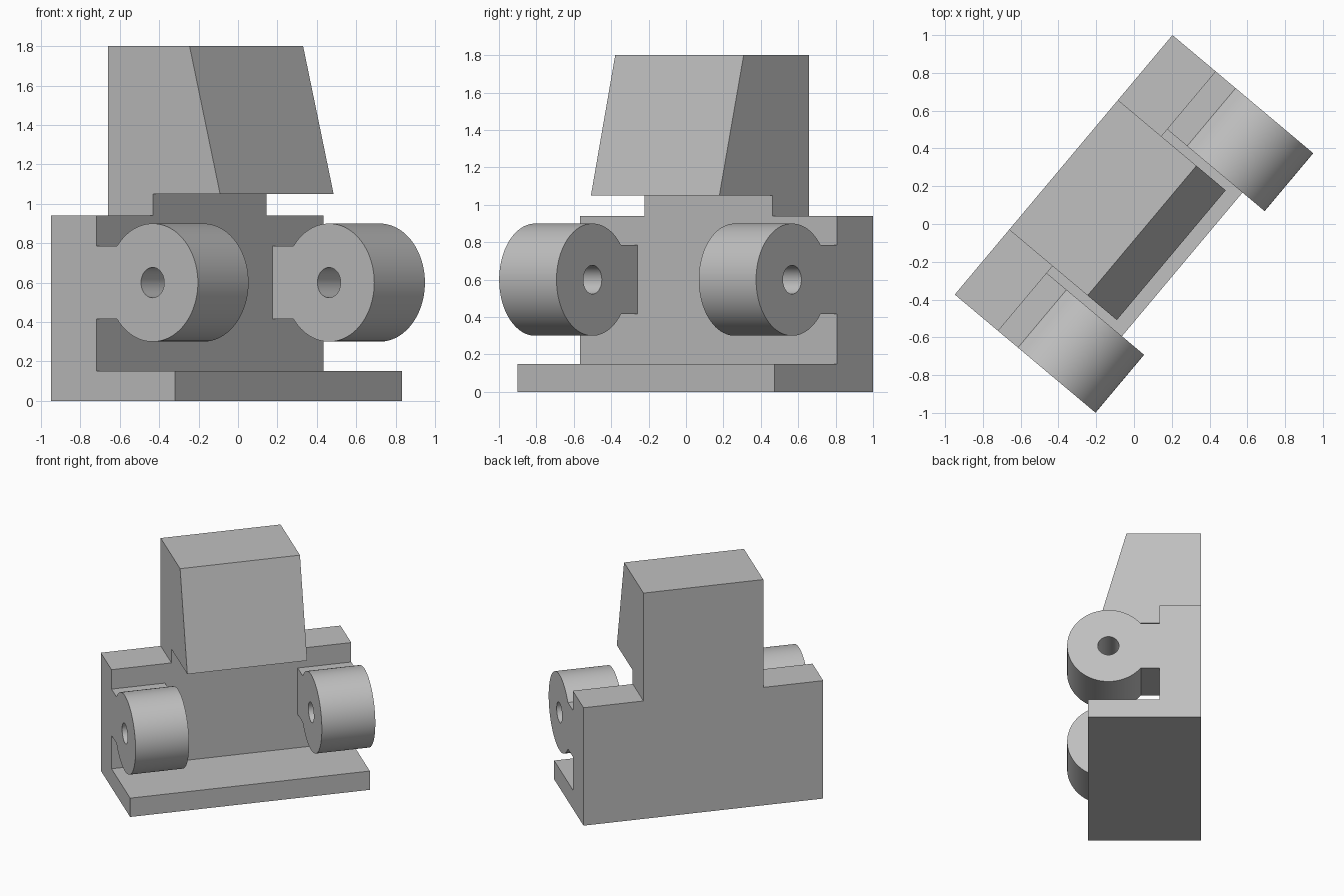
import bpy, bmesh
from math import radians, sin, cos, asin, tau

cube = bpy.data.objects.get("Cube")
if cube:
    bpy.data.objects.remove(cube, do_unlink=True)

LENGTH = 1.793
WALL, BASE_DEPTH = 0.30, 0.82
LUG_WIDTH, LUG_R, HOLE_R, ARM_HALF = 0.40, 0.30, 0.077, 0.185
LUG_V, LUG_Z = 0.673, 0.60

grey = bpy.data.materials.new("plain grey")
grey.use_nodes = True
COLOUR = (0.53, 0.53, 0.53, 1)
grey.diffuse_color = COLOUR
grey.node_tree.nodes["Principled BSDF"].inputs["Base Color"].default_value = COLOUR


def extrude_profile(name, loops, start, end):
    """Extrude (depth, height) outlines along the body; later loops are holes."""
    bm = bmesh.new()
    edges = []
    for loop in loops:
        vs = [bm.verts.new((d, start, z)) for d, z in loop]
        edges += [bm.edges.new((vs[i - 1], vs[i])) for i in range(len(vs))]
    if len(loops) == 1:
        bm.faces.new([e.verts[1] for e in edges])
    else:
        bmesh.ops.triangle_fill(bm, edges=edges, use_beauty=True)
    geom = bmesh.ops.extrude_face_region(bm, geom=bm.faces[:], use_keep_orig=True)["geom"]
    moved = [g for g in geom if isinstance(g, bmesh.types.BMVert)]
    bmesh.ops.translate(bm, verts=moved, vec=(0, end - start, 0))
    bmesh.ops.recalc_face_normals(bm, faces=bm.faces[:])
    mesh = bpy.data.meshes.new(name)
    bm.to_mesh(mesh)
    bm.free()
    mesh.materials.append(grey)
    obj = bpy.data.objects.new(name, mesh)
    bpy.context.collection.objects.link(obj)
    # The whole model stands turned on the ground
    obj.location = (-0.949, -0.3735, 0)
    obj.rotation_euler.z = radians(-40)
    return obj


def arc(radius, first, last, count):
    return [(LUG_V + radius * cos(first + (last - first) * i / count),
             LUG_Z + radius * sin(first + (last - first) * i / count))
            for i in range(count + 1)]


# Foot and back wall
extrude_profile("body", [[(0, 0), (BASE_DEPTH, 0), (BASE_DEPTH, 0.15),
                          (WALL, 0.15), (WALL, 0.94), (0, 0.94)]], 0, LENGTH)

# Neck and overhanging sloped head
extrude_profile("head", [[(0, 0.94), (WALL, 0.94), (WALL, 1.05), (0.744, 1.05),
                          (0.542, 1.8), (0, 1.8)]], LENGTH / 4, LENGTH * 3 / 4)

# Round pierced lugs on short arms
half = asin(ARM_HALF / LUG_R)
outline = ([(WALL, LUG_Z - ARM_HALF)]
           + arc(LUG_R, -tau / 2 + half, tau / 2 - half, 64)
           + [(WALL, LUG_Z + ARM_HALF)])
hole = arc(HOLE_R, 0, tau, 40)[:-1]
for side, start in (("right", 0), ("left", LENGTH - LUG_WIDTH)):
    lug = extrude_profile(side + "_lug", [outline, hole], start, start + LUG_WIDTH)
    bpy.ops.object.select_all(action="DESELECT")
    lug.select_set(True)
    bpy.context.view_layer.objects.active = lug
    bpy.ops.object.shade_smooth_by_angle(angle=radians(30))
